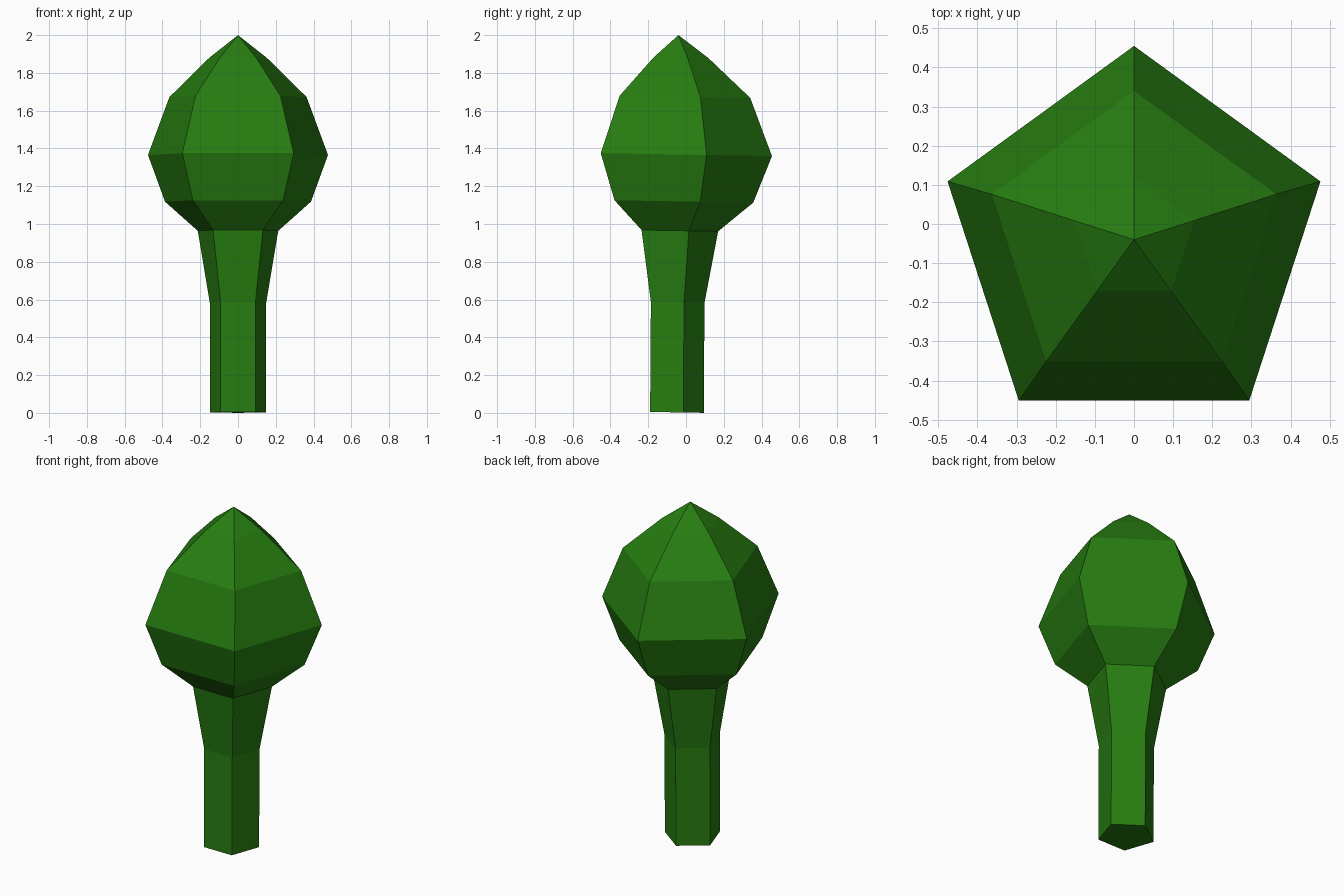
import bpy
import bmesh
from math import sin, cos, tau

if "Cube" in bpy.data.objects:
    bpy.data.objects.remove(bpy.data.objects["Cube"], do_unlink=True)

SIDES = 5
LEAN = 0.017  # slight backward slope of each ring

green = bpy.data.materials.new("leaf_green")
green.use_nodes = True
color = (0.02, 0.205, 0.0055, 1)
green.diffuse_color = color
green.node_tree.nodes["Principled BSDF"].inputs["Base Color"].default_value = color


def loft(name, rings, cap_bottom=False, tip=None):
    """Skin pentagonal rings given as (height, radius, centre y)."""
    bm = bmesh.new()
    loops = []
    for z, r, cy in rings:
        loop = []
        for i in range(SIDES):
            a = tau * i / SIDES
            dy = r * cos(a)
            loop.append(bm.verts.new((-r * sin(a), cy + dy, z - LEAN * dy)))
        loops.append(loop)
    for low, high in zip(loops, loops[1:]):
        for i in range(SIDES):
            j = (i + 1) % SIDES
            bm.faces.new((low[i], low[j], high[j], high[i]))
    if cap_bottom:
        bm.faces.new(reversed(loops[0]))
    if tip:
        top = bm.verts.new(tip)
        for i in range(SIDES):
            bm.faces.new((loops[-1][i], loops[-1][(i + 1) % SIDES], top))
    mesh = bpy.data.meshes.new(name)
    bm.to_mesh(mesh)
    bm.free()
    mesh.materials.append(green)
    obj = bpy.data.objects.new(name, mesh)
    bpy.context.collection.objects.link(obj)
    return obj


# Stem: straight below, flaring up to the crown
joint = (0.965, 0.224, -0.054)
loft("stem", [(0.003, 0.157, -0.063), (0.585, 0.157, -0.059), joint], cap_bottom=True)

# Crown: faceted bulb ending in a point
loft("crown", [joint, (1.12, 0.406, -0.05), (1.368, 0.501, -0.046),
               (1.674, 0.382, -0.042), (1.88, 0.161, -0.041)], tip=(0, -0.04, 2))
